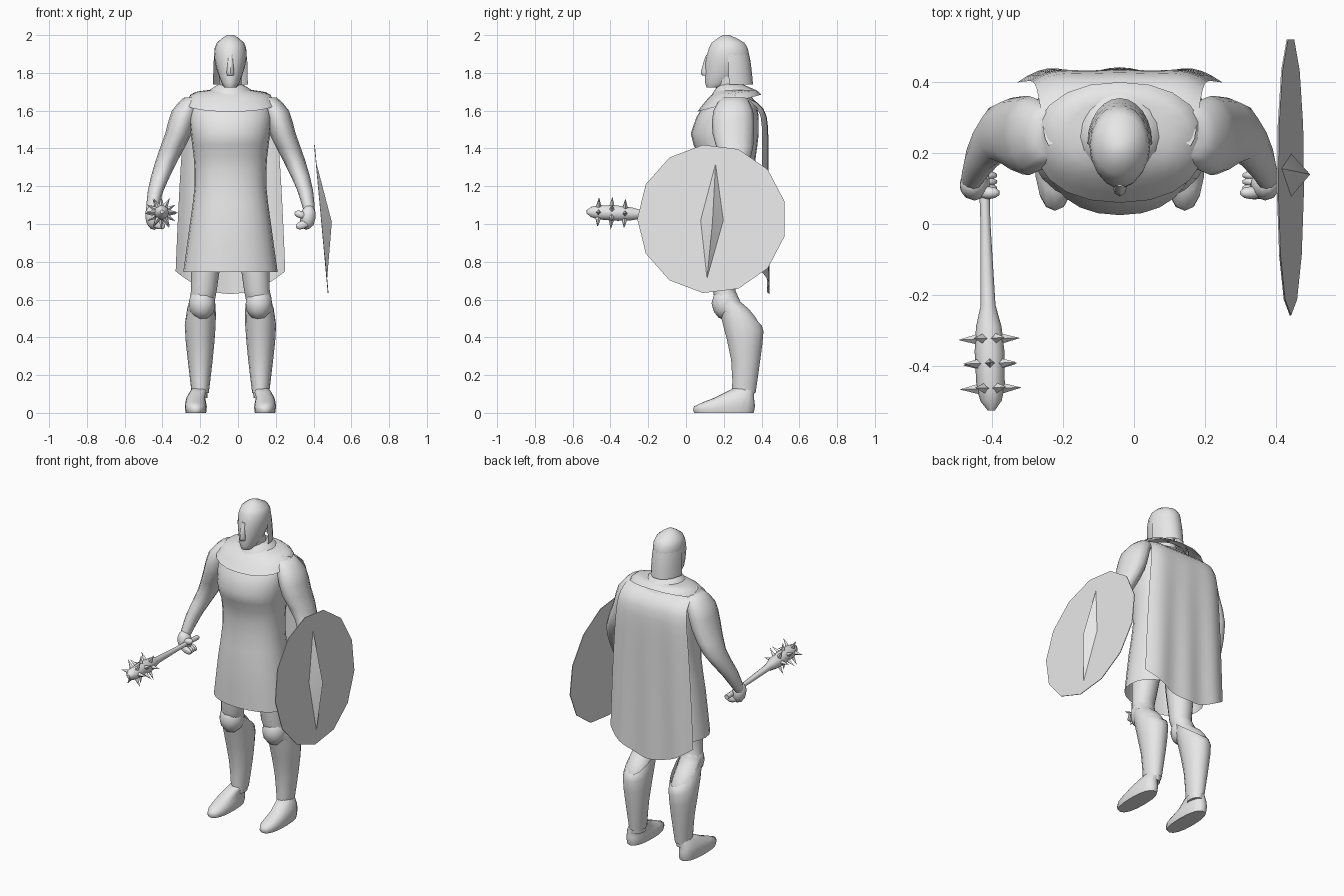
import bpy, bmesh, math
from mathutils import Vector, Matrix

cube = bpy.data.objects.get("Cube")
if cube:
    bpy.data.objects.remove(cube, do_unlink=True)

MID = -0.04  # centre line of the figure

clay = bpy.data.materials.new("light_grey")
clay.use_nodes = True
clay.diffuse_color = (0.8, 0.8, 0.8, 1)
clay.node_tree.nodes["Principled BSDF"].inputs["Base Color"].default_value = clay.diffuse_color


def finish(name, bm, sharp=50):
    bmesh.ops.recalc_face_normals(bm, faces=bm.faces)
    mesh = bpy.data.meshes.new(name)
    bm.to_mesh(mesh)
    bm.free()
    mesh.materials.append(clay)
    mesh.shade_smooth()
    mesh.set_sharp_from_angle(angle=math.radians(sharp))
    ob = bpy.data.objects.new(name, mesh)
    bpy.context.scene.collection.objects.link(ob)
    return ob


def skin(bm, rows, closed=True, caps=False):
    """Join rows of points with quads."""
    rows = [[bm.verts.new(point) for point in row] for row in rows]
    count = len(rows[0])
    for lower, upper in zip(rows, rows[1:]):
        for i in range(count if closed else count - 1):
            j = (i + 1) % count
            bm.faces.new((lower[i], lower[j], upper[j], upper[i]))
    if caps:
        bm.faces.new(rows[0])
        bm.faces.new(rows[-1])


def smooth_rings(rings):
    """Put one extra ring on a smooth curve between each pair of rings."""
    result = [rings[0]]
    for i in range(len(rings) - 1):
        before, after = rings[max(i - 1, 0)], rings[min(i + 2, len(rings) - 1)]
        start, end = rings[i], rings[i + 1]
        between = [(9 * (s + e) - b - a) / 16 for b, s, e, a in zip(before, start, end, after)]
        result += [between, end]
    return result


def loft(name, rings, side=1, x=0, sides=16, square=1.0, caps=True, opening=False):
    """Rings are (height, half width, front y, back y, rise at the front, x offset)."""
    rings = [list(ring) + [0] * (6 - len(ring)) for ring in rings]
    bm = bmesh.new()
    rows = []
    for height, half, front, back, rise, shift in smooth_rings(rings):
        row = []
        for i in range(sides):
            angle = math.pi * i / (sides - 1) if opening else math.tau * i / sides
            c, s = [math.copysign(abs(v) ** square, v) for v in (math.cos(angle), math.sin(angle))]
            row.append((MID + side * (x + shift + half * c),
                        (front + back) / 2 + (back - front) / 2 * s, height - rise * s))
        rows.append(row)
    skin(bm, rows, closed=not opening, caps=caps)
    return finish(name, bm)


def ball(name, centre, size, tilt=0):
    bm = bmesh.new()
    place = Matrix.Translation(centre) @ Matrix.Rotation(tilt, 4, 'Y') @ Matrix.Diagonal((*size, 1))
    bmesh.ops.create_icosphere(bm, subdivisions=2, radius=1, matrix=place)
    return finish(name, bm)


# Tunic with a flared open hem
loft("tunic", [(.745, .25, .05, .39), (1, .215, .055, .375), (1.2, .19, .075, .36),
               (1.36, .195, .065, .37), (1.48, .21, .025, .385), (1.64, .21, .1, .375),
               (1.7, .08, .19, .31)], sides=24, square=.9, caps=False)

# Draped collar in two layers
loft("outer_collar", [(1.64, .24, .06, .4, -.045), (1.69, .2, .12, .37, -.02), (1.71, .1, .17, .33)],
     sides=20, square=.9, caps=False)
loft("inner_collar", [(1.665, .13, .105, .37, -.045), (1.71, .11, .145, .345, -.01),
                      (1.74, .06, .175, .3)], caps=False)

# Cape with soft folds, rounded shoulders and a hem that dips in the middle
bm = bmesh.new()
rows = []
for step in range(15):
    fall = (step / 14) ** 2
    half = .2 + .09 * fall ** .4
    drop = .94 * fall
    depth = .25 + .185 * (1 - math.exp(-drop * 25))
    row = []
    for i in range(21):
        u = i / 10 - 1
        fold = fall * .007 * math.cos(u * 9) - .03 * abs(u) ** 6
        row.append((MID + u * half, depth + fold, 1.69 - drop - .12 * (1 - u * u) * fall ** 4))
    rows.append(row)
skin(bm, rows, closed=False)
finish("cape", bm)

# Head, nose, neck and the long drape behind the head
loft("neck", [(1.62, .085, .16, .33), (1.7, .06, .165, .31), (1.78, .06, .15, .29)], sides=12)
loft("head", [(1.722, .03, .11, .19), (1.75, .048, .1, .25), (1.83, .076, .1, .325),
              (1.9, .086, .11, .335), (1.96, .072, .135, .31), (2, .018, .195, .23)], sides=18)
loft("nose", [(1.785, .018, .09, .13), (1.805, .02, .078, .13), (1.895, .014, .106, .13)], sides=8)
loft("head_drape", [(1.738, .092, .1, .355), (1.86, .089, .105, .342), (1.935, .08, .12, .324)],
     sides=13, caps=False, opening=True)

for side, label in ((1, "left"), (-1, "right")):
    # Arm
    loft(label + "_arm", [(1.67, .055, .19, .32, 0, .19), (1.6, .07, .145, .355, 0, .24),
                          (1.48, .07, .14, .36, 0, .275), (1.33, .058, .175, .338, 0, .34),
                          (1.18, .042, .125, .24, 0, .395), (1.05, .028, .085, .15, 0, .42)],
         side, sides=12)
    # Fist with curled fingers and thumb
    ball(label + "_fist", (MID + side * .41, .11, 1.035), (.042, .044, .067), side * .15)
    for k in range(4):
        ball(label + "_finger", (MID + side * .38, .083 + k * .018, .995), (.037, .014, .022), side * -.3)
    ball(label + "_thumb", (MID + side * .37, .088, 1.05), (.034, .018, .02), side * .35)
    # Leg
    loft(label + "_leg", [(.95, .09, .12, .33, 0, -.04), (.65, .068, .14, .262, 0, -.02),
                          (.55, .07, .17, .335), (.45, .075, .215, .4), (.3, .055, .245, .385),
                          (.08, .038, .25, .36)], side, x=.16, sides=14)
    # Greave, high over the knee and low behind the calf
    loft(label + "_greave", [(.57, .071, .14, .395, .1, -.01), (.465, .082, .185, .413, .035),
                             (.28, .066, .237, .395), (.105, .045, .243, .37)],
         side, x=.16, sides=14, caps=False)
    ball(label + "_knee_guard", (MID + side * .15, .21, .58), (.073, .075, .09))
    # Boot
    loft(label + "_boot", [(0, .054, .045, .358), (.035, .058, .043, .365), (.08, .05, .15, .36),
                           (.13, .04, .25, .36, 0, -.02)], side, x=.183, square=.85)

# Spiked club, built along its axis and then aimed forward
grip, tip = Vector((-.425, .2, 1.03)), Vector((-.402, -.527, 1.065))
aim = Matrix.Translation(grip) @ (tip - grip).to_track_quat('Z', 'Y').to_matrix().to_4x4()
bm = bmesh.new()
profile = [(0, .015), (.2, .014), (.43, .021), (.49, .036), (.56, .042), (.66, .04), (.7, .03), (.727, .01)]
skin(bm, [[(radius * math.cos(math.tau * i / 10), radius * math.sin(math.tau * i / 10), along)
           for i in range(10)] for along, radius in profile], caps=True)
finish("club", bm).matrix_world = aim
bm = bmesh.new()
outward = Matrix.Translation((.06, 0, 0)) @ Matrix.Rotation(math.pi / 2, 4, 'Y')
for ring in range(3):
    for k in range(6):
        turn = Matrix.Rotation(math.pi * (k * 2 + ring) / 6, 4, 'Z')
        place = Matrix.Translation((0, 0, .525 + ring * .07)) @ turn @ outward
        bmesh.ops.create_cone(bm, cap_ends=True, segments=4, radius1=.015, radius2=0,
                              depth=.055, matrix=place)
finish("club_spikes", bm, sharp=20).matrix_world = aim


# Round shield, leaning inward at the top, with a diamond ridge
def on_shield(y, z, out=0):
    return (.441 - (z - 1.027) * .092 + out, y, z)


bm = bmesh.new()
turns = [math.tau * (i + .5) / 13 for i in range(13)]
skin(bm, [[on_shield(.137 + .395 * math.cos(turn), 1.027 + .395 * math.sin(turn), out) for turn in turns]
          for out in (-.002, .002)], caps=True)
finish("shield", bm, sharp=20)
bm = bmesh.new()
corners = ((.157, 1.33), (.2, 1.02), (.11, .7), (.075, 1.02))
base = [bm.verts.new(on_shield(*corner)) for corner in corners]
peak = bm.verts.new(on_shield(.14, 1.01, .054))
for i in range(4):
    bm.faces.new((base[i], base[(i + 1) % 4], peak))
bm.faces.new(base)
finish("shield_ridge", bm, sharp=20)
